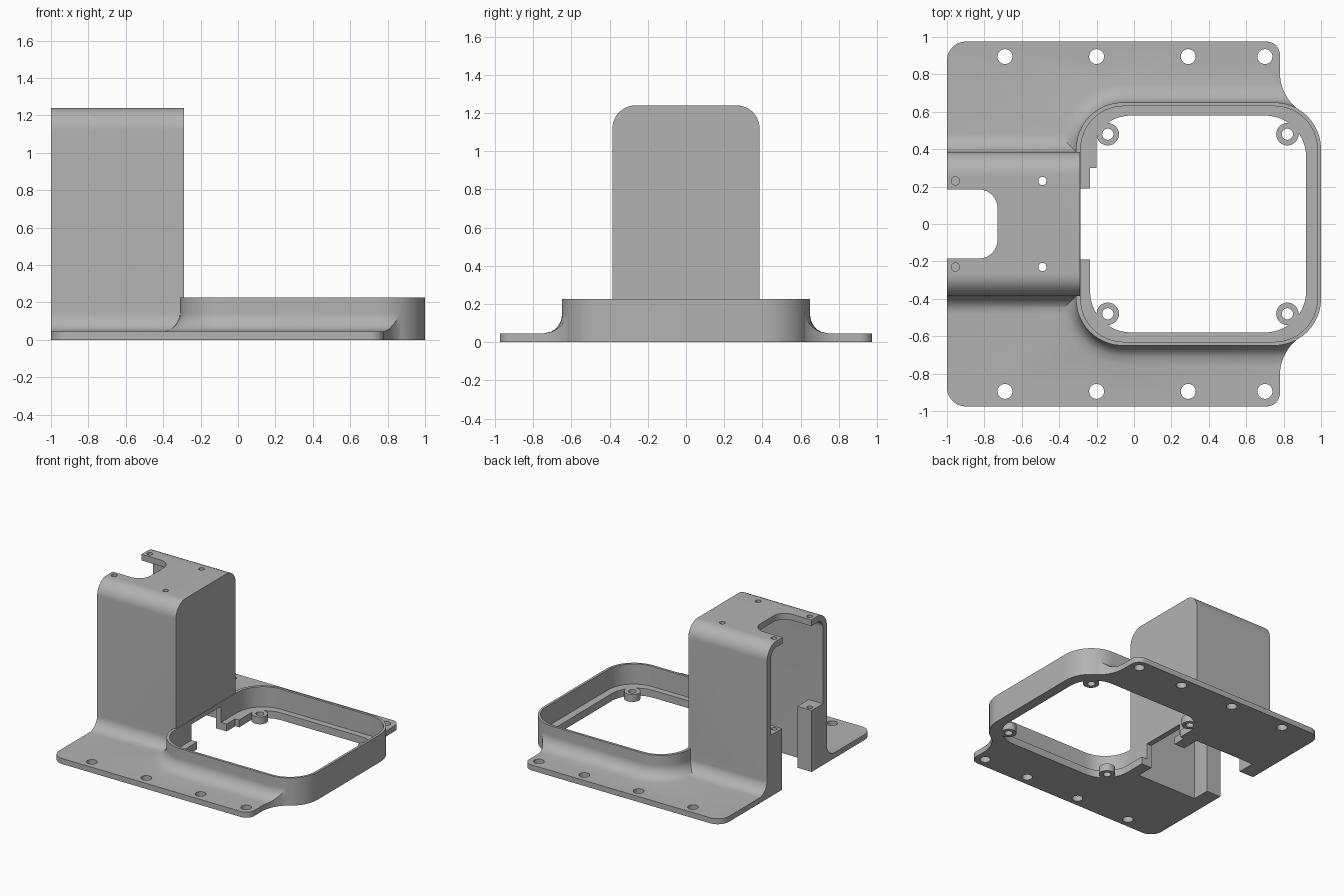
import bpy, bmesh
from math import sin, cos, radians, pi, sqrt

cube = bpy.data.objects.get("Cube")
if cube:
    bpy.data.objects.remove(cube)

grey = bpy.data.materials.new("plain_grey")
grey.use_nodes = True
colour = (0.45, 0.45, 0.45, 1)
grey.diffuse_color = colour
grey.node_tree.nodes["Principled BSDF"].inputs["Base Color"].default_value = colour


def arc(cx, cy, r, a0, a1, n=12):
    angles = [radians(a0 + (a1 - a0) * i / n) for i in range(n + 1)]
    return [(cx + r * cos(a), cy + r * sin(a)) for a in angles]


def rounded(x0, x1, y0, y1, r):
    return (arc(x1 - r, y1 - r, r, 0, 90) + arc(x0 + r, y1 - r, r, 90, 180)
            + arc(x0 + r, y0 + r, r, 180, 270) + arc(x1 - r, y0 + r, r, 270, 360))


def loft(name, rings):
    """Closed solid through a stack of matching point rings."""
    bm = bmesh.new()
    rows = [[bm.verts.new(p) for p in ring] for ring in rings]
    n = len(rows[0])
    bm.faces.new(rows[0][::-1])
    bm.faces.new(rows[-1])
    for a, b in zip(rows, rows[1:]):
        for i in range(n):
            j = (i + 1) % n
            bm.faces.new((a[i], a[j], b[j], b[i]))
    bmesh.ops.recalc_face_normals(bm, faces=bm.faces)
    mesh = bpy.data.meshes.new(name)
    bm.to_mesh(mesh)
    bm.free()
    mesh.materials.append(grey)
    obj = bpy.data.objects.new(name, mesh)
    bpy.context.collection.objects.link(obj)
    return obj


def prism(name, pts, z0, z1):
    return loft(name, [[(x, y, z) for x, y in pts] for z in (z0, z1)])


def along_x(name, pts, x0, x1):
    return loft(name, [[(x, y, z) for y, z in pts] for x in (x0, x1)])


def box(name, x0, x1, y0, y1, z0, z1):
    return prism(name, [(x0, y0), (x1, y0), (x1, y1), (x0, y1)], z0, z1)


def disc(name, x, y, r, z0, z1):
    return prism(name, arc(x, y, r, 0, 360, 28)[:-1], z0, z1)


def combine(target, other, operation):
    mod = target.modifiers.new("combine", 'BOOLEAN')
    mod.operation, mod.object, mod.solver = operation, other, 'EXACT'
    bpy.context.view_layer.objects.active = target
    bpy.ops.object.modifier_apply(modifier=mod.name)
    bpy.data.objects.remove(other)


PLATE, RIM, FIL = 0.045, 0.225, 0.1

# Plate outline with concave flares running into the frame corners
half = ([(1 - 0.005, 0.2)] + arc(0.75, 0.4, 0.245, 0, 54) + arc(1.03, 0.81, 0.25, 236, 180)
        + arc(0.71, 0.905, 0.07, 0, 90) + arc(-0.9, 0.875, 0.1, 90, 180))
outline = half + [(x, -y) for x, y in reversed(half)]
body = prism("bracket_body", outline, 0, PLATE)

# Fillet skirt round the frame, trimmed to the plate outline
skirt_rings = []
for i in range(11):
    h = FIL * i / 10
    off = FIL - sqrt(FIL ** 2 - (FIL - h) ** 2)
    pts = rounded(-0.31 - off, 1 + off, -0.65 - off, 0.65 + off, 0.25 + off)
    skirt_rings.append([(x, y, PLATE + h) for x, y in pts])
inner = rounded(-0.29, 0.98, -0.63, 0.63, 0.23)
skirt_rings.append([(x, y, PLATE + FIL + 0.005) for x, y in inner])
base = rounded(-0.31 - FIL, 1 + FIL, -0.65 - FIL, 0.65 + FIL, 0.25 + FIL)
skirt_rings.insert(0, [(x, y, 0.02) for x, y in base])
skirt = loft("frame_skirt", skirt_rings)
combine(skirt, prism("trim", outline, -0.1, 1), 'INTERSECT')
combine(body, skirt, 'UNION')

# Frame wall
combine(body, prism("frame", rounded(-0.31, 1, -0.65, 0.65, 0.25), 0, RIM), 'UNION')

# Tower with rounded shoulders and filleted foot
W = 0.385
side = ([(W + FIL, 0.01)] + arc(W + FIL, PLATE + FIL, FIL, 270, 180)
        + arc(W - 0.12, 1.12, 0.12, 0, 90))
tower = side + [(-y, z) for y, z in reversed(side)]
combine(body, along_x("tower", tower, -1, -0.29), 'UNION')

# Frame recess, opening, tower cavity, end notch and cable passage
C = 0.335
cavity = ([(C, -0.1)] + arc(C - 0.07, 1.12, 0.07, 0, 90)
          + arc(0.07 - C, 1.12, 0.07, 90, 180) + [(-C, -0.1)])
cutters = [
    prism("recess", rounded(-0.285, 0.98, -0.63, 0.63, 0.23), 0.06, 0.5),
    prism("opening", rounded(-0.235, 0.92, -0.58, 0.58, 0.22), -0.1, 0.5),
    along_x("cavity", cavity, -1.2, -0.33),
    prism("notch", rounded(-1.4, -0.73, -0.185, 0.185, 0.1), 1.0, 1.4),
    box("passage", -0.5, -0.2, -0.19, 0.19, -0.1, 0.19),
]
for cutter in cutters:
    combine(body, cutter, 'DIFFERENCE')

# Screw lugs inside the frame, screw posts inside the tower, one small tab
for s in (-1, 1):
    for x in (-0.14, 0.82):
        combine(body, disc("lug", x, s * 0.48, 0.06, 0, 0.06), 'UNION')
    y0, y1 = sorted((s * 0.19, s * 0.36))
    combine(body, box("post", -1, -0.87, y0, y1, 0, 0.5), 'UNION')
combine(body, box("tab", -0.25, -0.2, 0.3, 0.48, 0, 0.06), 'UNION')

# Screw holes
for s in (-1, 1):
    for x in (-0.69, -0.2, 0.29, 0.7):
        combine(body, disc("plate_hole", x, s * 0.895, 0.04, -0.1, 0.3), 'DIFFERENCE')
    for x in (-0.14, 0.82):
        combine(body, disc("lug_hole", x, s * 0.48, 0.03, -0.1, 0.3), 'DIFFERENCE')
    for x in (-0.955, -0.49):
        combine(body, disc("top_hole", x, s * 0.23, 0.022, 1.1, 1.4), 'DIFFERENCE')
    combine(body, disc("post_hole", -0.955, s * 0.23, 0.022, 0.3, 0.6), 'DIFFERENCE')

bpy.ops.object.select_all(action='DESELECT')
body.select_set(True)
bpy.context.view_layer.objects.active = body
bpy.ops.object.shade_smooth_by_angle(angle=radians(30))
